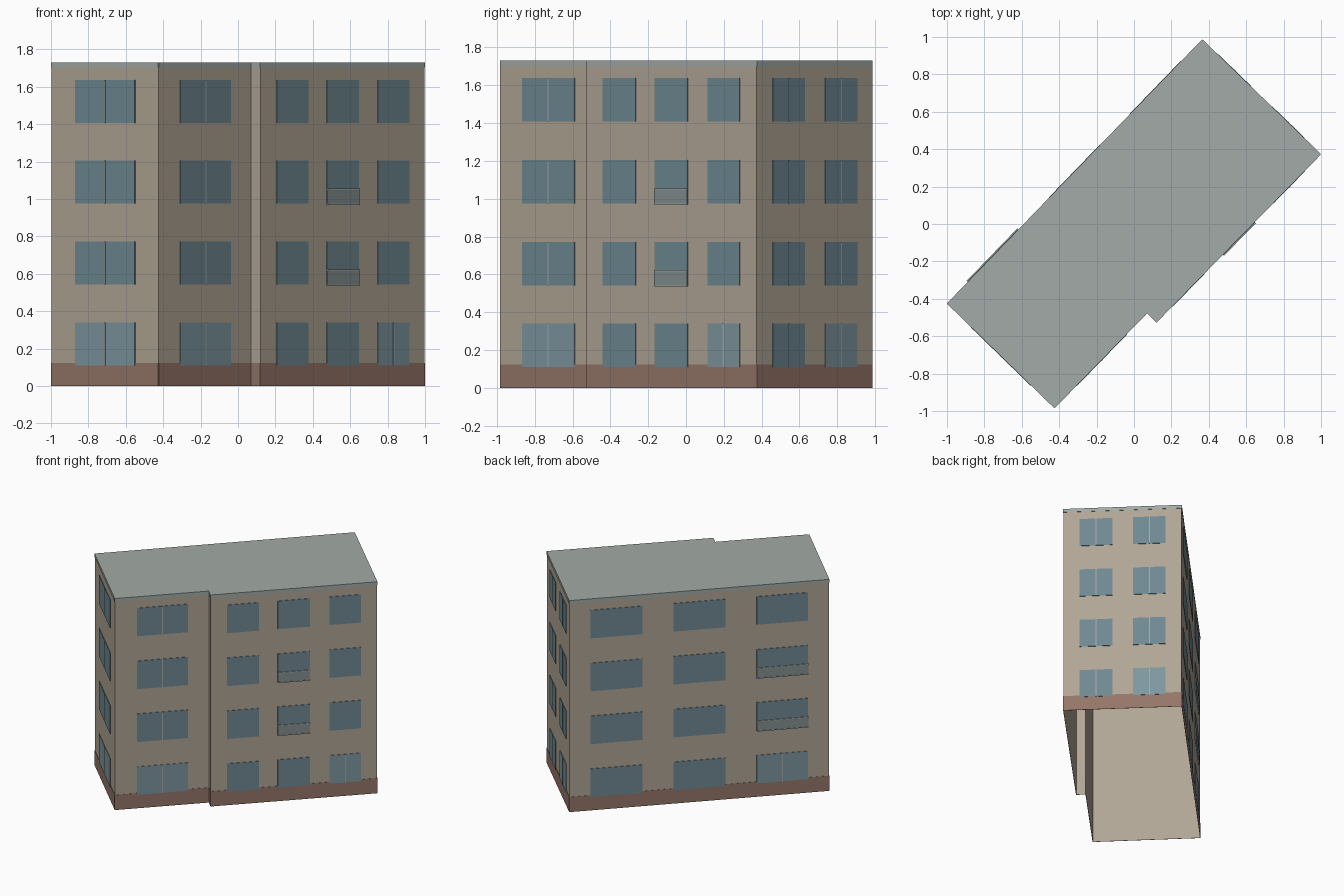
import bpy, bmesh
from mathutils import Vector

if "Cube" in bpy.data.objects:
    bpy.data.objects.remove(bpy.data.objects["Cube"])

H = 1.73                 # building height
FLOOR = H / 4            # storey height
SILL, WIN_H = 0.11, 0.23

# Footprint corners, counter-clockwise
PTS = [Vector(p) for p in [(-0.998, -0.425), (-0.425, -0.983), (0.07, -0.475),
                           (0.12, -0.525), (0.998, 0.373), (0.365, 0.985)]]

# Windows of each wall: spans along the wall, centre bars, balcony index
WALLS = [
    dict(spans=[(0.226, 0.783)], bars=True, balcony=None),
    dict(spans=[(0.232, 0.778)], bars=True, balcony=None),
    dict(spans=[], bars=False, balcony=None),
    dict(spans=[(0.097, 0.29), (0.403, 0.597), (0.714, 0.903)], bars=False, balcony=1),
    dict(spans=[(0.137, 0.415), (0.59, 0.866)], bars=True, balcony=None),
    dict(spans=[(0.081, 0.281), (0.40, 0.60), (0.721, 0.919)], bars=False, balcony=2),
]


def material(name, rgb):
    m = bpy.data.materials.new(name)
    m.diffuse_color = (*rgb, 1)
    m.use_nodes = True
    m.node_tree.nodes["Principled BSDF"].inputs["Base Color"].default_value = m.diffuse_color
    return m


def finish(bm, name, mat):
    me = bpy.data.meshes.new(name)
    bm.to_mesh(me)
    bm.free()
    me.materials.append(mat)
    ob = bpy.data.objects.new(name, me)
    bpy.context.collection.objects.link(ob)
    return ob


def slab(bm, wall, a, b, z0, z1, depth):
    """Thin raised panel on a wall, from a to b (distance along it), open at the back."""
    p, q = PTS[wall], PTS[(wall + 1) % len(PTS)]
    d = (q - p).normalized()
    n = Vector((d.y, -d.x))

    def ring(out):
        return [bm.verts.new((*(p + d * t + n * out), z))
                for t, z in ((a, z0), (b, z0), (b, z1), (a, z1))]
    back, front = ring(0), ring(depth)
    bm.faces.new(front)
    for i in range(4):
        j = (i + 1) % 4
        bm.faces.new((back[i], back[j], front[j], front[i]))


def wall_length(i):
    return (PTS[(i + 1) % len(PTS)] - PTS[i]).length


wall_mat = material("plaster", (0.44, 0.38, 0.305))
brick_mat = material("brick", (0.30, 0.18, 0.14))
roof_mat = material("roofing", (0.36, 0.41, 0.385))
glass_mat = material("glass", (0.16, 0.25, 0.29))
door_mat = material("ground_glass", (0.21, 0.31, 0.35))
rail_mat = material("railing", (0.23, 0.28, 0.28))
bar_mat = material("frame", (0.37, 0.41, 0.40))

# Wall shell, open at the bottom
bm = bmesh.new()
for i, p in enumerate(PTS):
    q = PTS[(i + 1) % len(PTS)]
    bm.faces.new([bm.verts.new(c) for c in
                  ((*p, 0), (*q, 0), (*q, H), (*p, H))])
bmesh.ops.remove_doubles(bm, verts=bm.verts, dist=1e-5)
finish(bm, "walls", wall_mat)

# Flat roof
bm = bmesh.new()
bm.faces.new([bm.verts.new((*p, H)) for p in PTS])
finish(bm, "roof", roof_mat)

# Brick base and roof edge band
for name, z0, z1, mat in (("brick_base", 0, 0.123, brick_mat),
                          ("roof_band", 1.702, H, roof_mat)):
    bm = bmesh.new()
    for i in range(len(PTS)):
        slab(bm, i, 0, wall_length(i), z0, z1, 0.002)
    finish(bm, name, mat)

# Windows, ground floor entrances, centre bars and balconies
glass, doors, bars, panels, rails = (bmesh.new() for _ in range(5))
for i, w in enumerate(WALLS):
    L = wall_length(i)
    for k, (f0, f1) in enumerate(w["spans"]):
        a, b = f0 * L, f1 * L
        mid = (a + b) / 2
        for storey in range(4):
            z = storey * FLOOR + SILL
            entrance = storey == 0 and k == len(w["spans"]) - 1
            slab(doors if entrance else glass, i, a, b, z, z + WIN_H, 0.004)
            if w["bars"] or entrance:
                slab(bars, i, mid - 0.004, mid + 0.004, z, z + WIN_H, 0.006)
            if k == w["balcony"] and storey in (1, 2):
                slab(panels, i, a, b, z, z + 0.075, 0.008)
                slab(rails, i, a, b, z + 0.073, z + 0.08, 0.01)
                slab(rails, i, a, b, z - 0.006, z, 0.01)
finish(glass, "windows", glass_mat)
finish(doors, "ground_windows", door_mat)
finish(bars, "window_bars", bar_mat)
finish(panels, "balcony_panels", rail_mat)
finish(rails, "balcony_rails", bar_mat)
